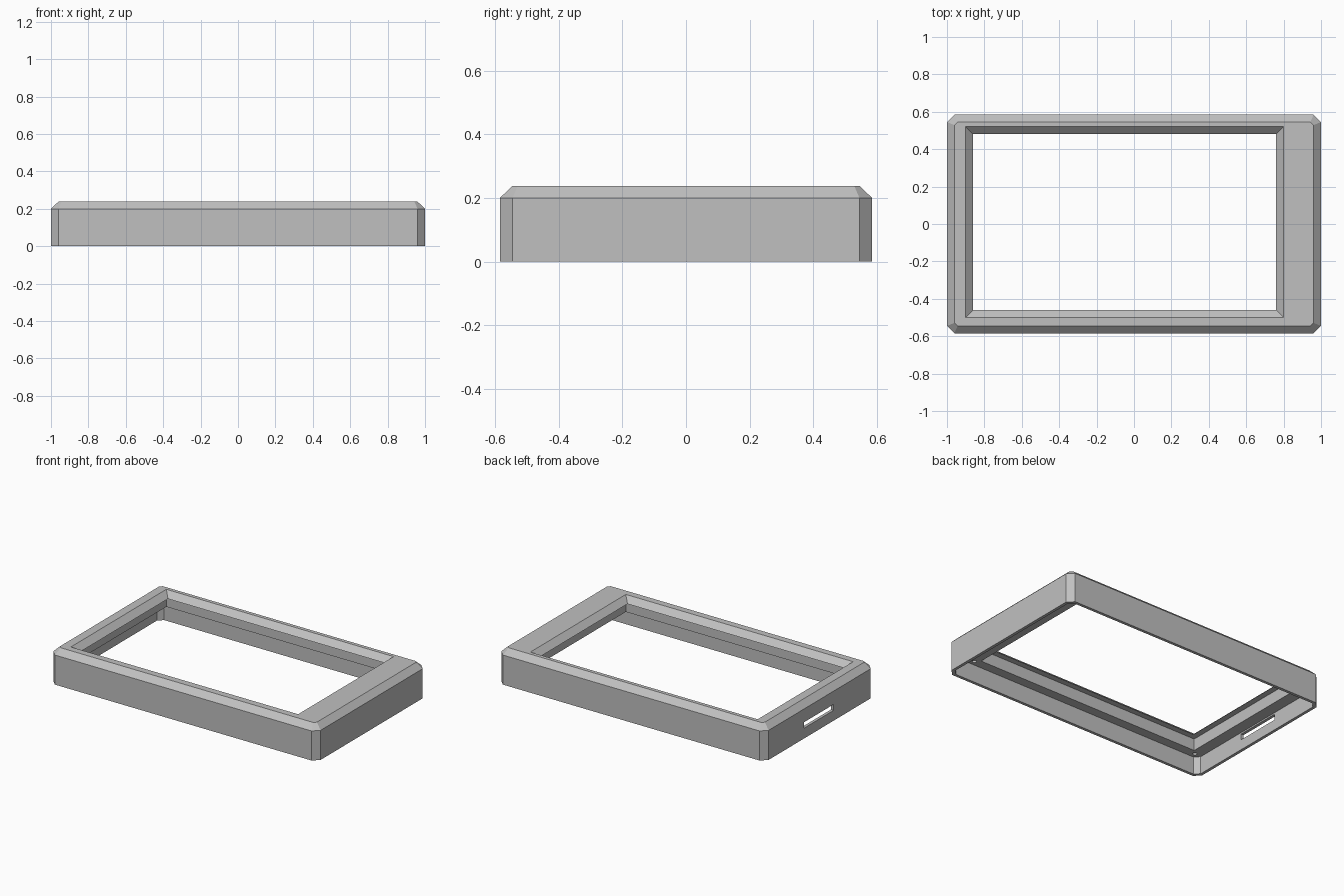
import bpy
import bmesh
from mathutils import Matrix

cube = bpy.data.objects.get("Cube")
if cube:
    bpy.data.objects.remove(cube, do_unlink=True)

grey = bpy.data.materials.new("plain grey")
grey.use_nodes = True
colour = (0.53, 0.53, 0.53, 1)
grey.diffuse_color = colour
grey.node_tree.nodes["Principled BSDF"].inputs["Base Color"].default_value = colour


def make_object(name, bm):
    bmesh.ops.recalc_face_normals(bm, faces=bm.faces)
    mesh = bpy.data.meshes.new(name)
    bm.to_mesh(mesh)
    bm.free()
    mesh.materials.append(grey)
    obj = bpy.data.objects.new(name, mesh)
    bpy.context.collection.objects.link(obj)
    return obj


def add_ring(bm, x0, x1, y0, y1, cut, z):
    """Rectangle with cut corners, as a loop of eight vertices."""
    points = [(x0 + cut, y0), (x1 - cut, y0), (x1, y0 + cut), (x1, y1 - cut),
              (x1 - cut, y1), (x0 + cut, y1), (x0, y1 - cut), (x0, y0 + cut)]
    return [bm.verts.new((x, y, z)) for x, y in points]


def outline(inset, cut, z):
    return (inset - 1, 1 - inset, inset - W, W - inset, cut, z)


def opening(grow, z):
    return (-0.86 - grow, 0.76 + grow, -0.46 - grow, 0.48 + grow, 0, z)


W = 0.585       # half depth of the case
ROOF = 0.2      # underside of the top plate
TOP = 0.238
LEDGE = 0.12    # underside of the screen ledge
BEVEL = 0.04
WALL = 0.02

# Case cross-section: up the outside, over the rim, down through the window
bm = bmesh.new()
sections = [
    outline(0, BEVEL, 0),
    outline(0, BEVEL, ROOF),
    outline(BEVEL, BEVEL * 0.41, TOP),
    opening(BEVEL, TOP),
    opening(0, ROOF),
    opening(BEVEL, ROOF),
    opening(BEVEL, LEDGE),
    outline(WALL, BEVEL * 0.8, LEDGE),
    outline(WALL, BEVEL * 0.8, 0),
]
rings = [add_ring(bm, *s) for s in sections]
for a, b in zip(rings, rings[1:] + rings[:1]):
    for i in range(8):
        j = (i + 1) % 8
        bm.faces.new((a[i], a[j], b[j], b[i]))
bmesh.ops.remove_doubles(bm, verts=bm.verts, dist=0.0005)
case = make_object("bezel_case", bm)

# Cutters: port slot in the side wall and blind screw holes in the ledge
bm = bmesh.new()
slot = Matrix.Translation((-1, 0.01, 0.09)) @ Matrix.Diagonal((0.1, 0.32, 0.04, 1))
bmesh.ops.create_cube(bm, size=1, matrix=slot)
for x in (-0.93, 0.83):
    for y in (-0.53, 0.545):
        bmesh.ops.create_cone(bm, cap_ends=True, segments=16, radius1=0.013,
                              radius2=0.013, depth=0.1,
                              matrix=Matrix.Translation((x, y, LEDGE)))
cutter = make_object("cutter", bm)
cutter.hide_render = True

mod = case.modifiers.new("openings", "BOOLEAN")
mod.operation = "DIFFERENCE"
mod.solver = "EXACT"
mod.object = cutter
bpy.context.view_layer.objects.active = case
case.select_set(True)
bpy.ops.object.modifier_apply(modifier=mod.name)
bpy.data.objects.remove(cutter, do_unlink=True)
